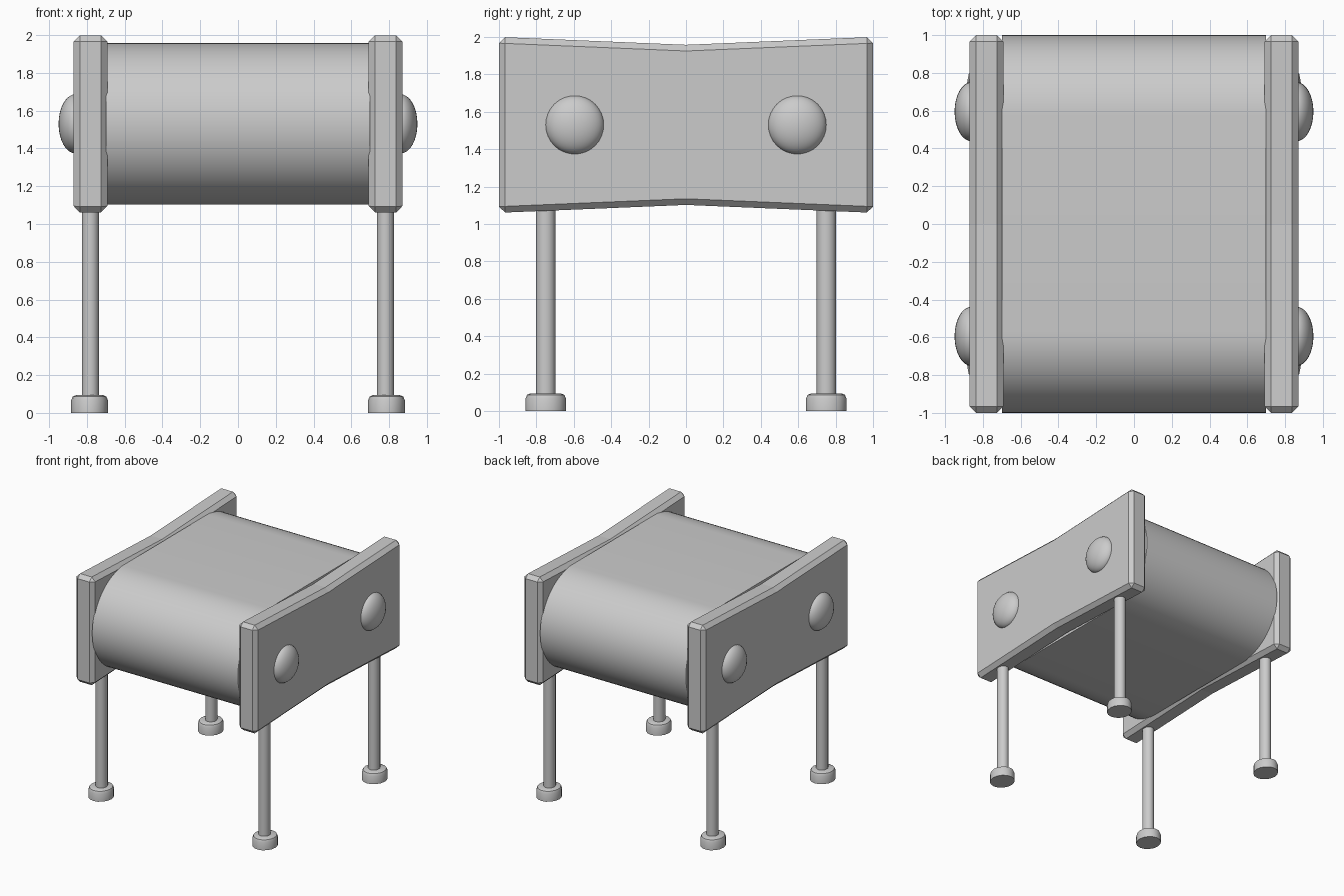
import bpy, bmesh, math

if "Cube" in bpy.data.objects:
    bpy.data.objects.remove(bpy.data.objects["Cube"])


def extrude_profile(name, profile, x0, x1):
    """Extrude a (y, z) outline along x."""
    bm = bmesh.new()
    face = bm.faces.new([bm.verts.new((x0, y, z)) for y, z in profile])
    ext = bmesh.ops.extrude_face_region(bm, geom=[face])
    moved = [v for v in ext["geom"] if isinstance(v, bmesh.types.BMVert)]
    bmesh.ops.translate(bm, verts=moved, vec=(x1 - x0, 0, 0))
    bmesh.ops.recalc_face_normals(bm, faces=bm.faces)
    mesh = bpy.data.meshes.new(name)
    bm.to_mesh(mesh)
    bm.free()
    ob = bpy.data.objects.new(name, mesh)
    bpy.context.collection.objects.link(ob)
    return ob


def smooth(ob, angle=30):
    bpy.ops.object.select_all(action='DESELECT')
    ob.select_set(True)
    bpy.context.view_layer.objects.active = ob
    bpy.ops.object.shade_smooth_by_angle(angle=math.radians(angle))


def chamfer(ob, width, segments=1):
    mod = ob.modifiers.new("chamfer", 'BEVEL')
    mod.width = width
    mod.segments = segments
    mod.limit_method = 'ANGLE'
    mod.angle_limit = math.radians(30)


def cylinder(name, x, y, z0, z1, radius):
    """Upright cylinder, slightly narrower along x."""
    bpy.ops.mesh.primitive_cylinder_add(vertices=16, radius=radius, depth=z1 - z0,
                                        location=(x, y, (z0 + z1) / 2))
    ob = bpy.context.object
    ob.name = name
    ob.scale.x = 0.9
    bpy.ops.object.transform_apply(location=False, rotation=False, scale=True)
    return ob


# Padded seat: stadium section with round front and back
R, CZ = 0.428, 1.53
outline = []
for side in (1, -1):
    for i in range(33):
        a = math.pi * i / 32 - math.pi / 2
        outline.append((side * (1 - R + R * math.cos(a)), CZ + side * R * math.sin(a)))
smooth(extrude_profile("seat", outline, -0.698, 0.698))

# Side panels with a shallow waist, bolt caps, legs and feet
panel = [(-1, 1.06), (0, 1.102), (1, 1.06), (1, 2.0), (0, 1.958), (-1, 2.0)]
for sx, side in ((-1, "left"), (1, "right")):
    chamfer(extrude_profile(side + "_panel", panel, sx * 0.692, sx * 0.87), 0.033)
    for sy, end in ((-1, "front"), (1, "back")):
        tag = f"{end}_{side}_"
        bpy.ops.mesh.primitive_uv_sphere_add(segments=32, ring_count=16, radius=1,
                                             location=(sx * 0.86, sy * 0.595, CZ))
        cap = bpy.context.object
        cap.name = tag + "bolt_cap"
        cap.scale = (0.09, 0.157, 0.157)
        smooth(cap)

        smooth(cylinder(tag + "leg", sx * 0.781, sy * 0.75, 0.05, 1.15, 0.051))
        foot = cylinder(tag + "foot", sx * 0.786, sy * 0.75, 0, 0.095, 0.108)
        # round only the top rim of the foot
        bm = bmesh.new()
        bm.from_mesh(foot.data)
        rim = [e for e in bm.edges if all(v.co.z > 0 for v in e.verts)]
        bmesh.ops.bevel(bm, geom=rim, offset=0.028, segments=2, profile=0.5,
                        affect='EDGES')
        bm.to_mesh(foot.data)
        bm.free()
        smooth(foot)
